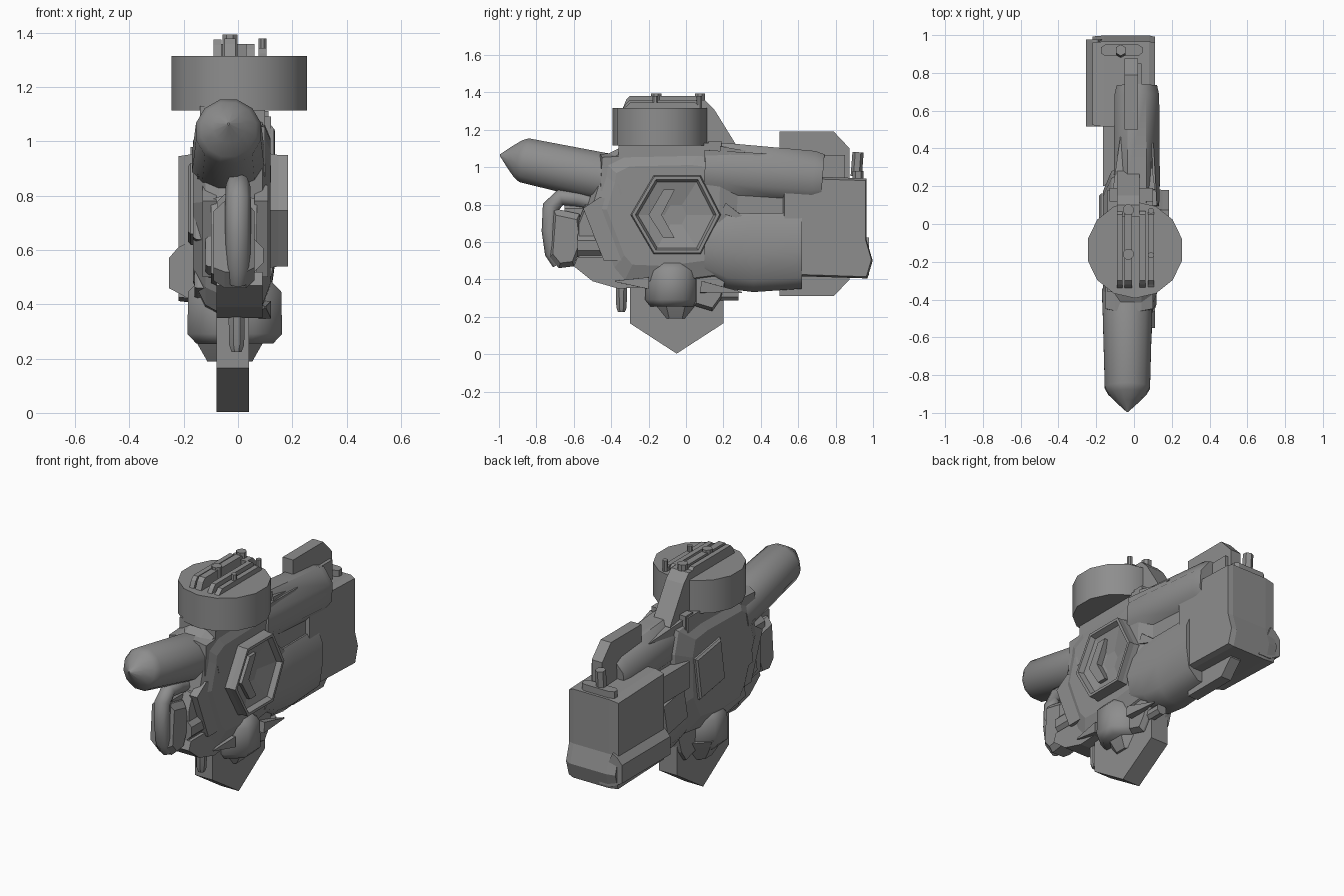
import bpy, bmesh, math
from mathutils import Vector

if "Cube" in bpy.data.objects:
    bpy.data.objects.remove(bpy.data.objects["Cube"])

metal = bpy.data.materials.new("grey_metal")
metal.diffuse_color = (0.27, 0.27, 0.27, 1)
metal.use_nodes = True
metal.node_tree.nodes["Principled BSDF"].inputs["Base Color"].default_value = metal.diffuse_color


def rings(name, loops, smooth=None):
    """Skin a list of equal-length point loops and cap both ends."""
    bm = bmesh.new()
    vs = [[bm.verts.new(p) for p in loop] for loop in loops]
    n = len(vs[0])
    for a, b in zip(vs, vs[1:]):
        for i in range(n):
            bm.faces.new((a[i], a[(i + 1) % n], b[(i + 1) % n], b[i]))
    bm.faces.new(vs[0])
    bm.faces.new(vs[-1])
    bmesh.ops.recalc_face_normals(bm, faces=bm.faces)
    me = bpy.data.meshes.new(name)
    bm.to_mesh(me)
    bm.free()
    me.materials.append(metal)
    ob = bpy.data.objects.new(name, me)
    bpy.context.collection.objects.link(ob)
    if smooth:
        bpy.context.view_layer.objects.active = ob
        ob.select_set(True)
        bpy.ops.object.shade_smooth_by_angle(angle=math.radians(smooth))
        ob.select_set(False)
    return ob


def side_loft(name, pts, layers, smooth=None):
    """Profile in (y, z), lofted through (x, scale) layers."""
    cy = sum(p[0] for p in pts) / len(pts)
    cz = sum(p[1] for p in pts) / len(pts)
    return rings(name, [[(x, cy + (y - cy) * s, cz + (z - cz) * s) for y, z in pts]
                        for x, s in layers], smooth)


def lathe(name, p0, p1, prof, n=10, smooth=40, wide=1.0):
    """Turned part from p0 to p1; prof lists (fraction, radius)."""
    p0, p1 = Vector(p0), Vector(p1)
    d = p1 - p0
    u = Vector((1, 0, 0)) if abs(d.normalized().x) < 0.9 else Vector((0, 1, 0))
    v = d.normalized().cross(u).normalized()
    u = v.cross(d.normalized())
    ang = [2 * math.pi * (i + 0.5) / n for i in range(n)]
    return rings(name, [[p0 + d * t + u * (r * wide * math.cos(a)) + v * (r * math.sin(a))
                         for a in ang] for t, r in prof], smooth)


def box(name, x, y, z):
    return side_loft(name, [(y[0], z[0]), (y[1], z[0]), (y[1], z[1]), (y[0], z[1])],
                     [(x[0], 1), (x[1], 1)])


def rod(name, p0, p1, r, n=8):
    return lathe(name, p0, p1, [(0, r), (1, r)], n)


# Main casing
side_loft("main_casing", [(-.47, .98), (-.46, 1.05), (-.36, 1.1), (.1, 1.11), (.27, 1.09),
          (.31, .95), (.3, .6), (.2, .4), (-.1, .36), (-.34, .37), (-.4, .44), (-.47, .62), (-.53, .78)],
          [(-.165, .7), (-.12, .93), (-.07, 1), (.04, 1), (.09, .93), (.12, .72)])
box("casing_neck", (-.14, .1), (-.36, .18), (1.0, 1.13))
side_loft("pipe_collar", [(-.47, .86), (-.46, 1.07), (-.3, 1.08), (-.3, .8)],
          [(-.15, .85), (-.1, 1), (.04, 1), (.1, .85)])

# Air filter drum with ribs and bolts
lathe("filter_drum", (.005, -.137, 1.115), (.005, -.137, 1.315), [(0, .256), (1, .256)], 14, 30)
for i, (x, w, h) in enumerate([(-.075, .03, 1.375), (-.03, .04, 1.38), (.045, .03, 1.36), (.09, .03, 1.345)]):
    side_loft(f"drum_rib_{i}", [(-.34, 1.31), (.07, 1.31), (.07, h - .02), (.05, h), (-.3, h), (-.32, h - .02)],
              [(x - w / 2, 1), (x + w / 2, 1)])
for y in (-.16, .075):
    rod("drum_bolt", (-.03, y, 1.3), (-.03, y, 1.395), .03)
    rod("drum_pin", (.09, y - .005, 1.3), (.09, y - .005, 1.38), .016)

# Sloped strut behind the drum
side_loft("drum_strut", [(.04, 1.36), (.1, 1.36), (.15, 1.31), (.28, 1.1), (.28, .98), (.06, 1.1)],
          [(-.09, 1), (.03, 1)])

# Front exhaust pipe with pointed tip
lathe("front_pipe", (-.035, -.35, .925), (-.035, -.995, 1.065),
      [(0, .14), (.2, .135), (.8, .124), (.85, .105), (.92, .06), (1, .004)], 12, 35)

# Hexagonal side cover: thin rim, deep dish, raised chevron
def hexagon(s):
    return [(-.055 + s * y, .745 + s * z) for y, z in
            [(-.235, 0), (-.115, -.205), (.13, -.205), (.235, 0), (.13, .205), (-.115, .205)]]

rings("hex_cover", [[(x, y, z) for y, z in hexagon(s)] for x, s in
                    [(.08, 1.06), (.15, 1.0), (.185, 1.0), (.185, .92), (.155, .86), (.125, .25)]])
side_loft("cover_bar", [(-.2, .745), (-.12, .88), (-.06, .88), (-.13, .745), (-.06, .62), (-.12, .62)],
          [(.11, 1), (.165, 1)])

# Left side panels
for i, (y0, y1, z0, z1, x) in enumerate([(-.12, .16, .62, .92, -.185), (-.42, -.17, .6, .88, -.165),
                                         (-.36, -.1, .42, .57, -.16), (.2, .45, .5, .74, -.16),
                                         (-.52, -.38, .5, .74, -.12)]):
    side_loft(f"left_panel_{i}", [(y0, z0 + .04), (y1 - .04, z0), (y1, z1 - .04), (y0 + .04, z1)],
              [(x + .08, 1.08), (x + .01, 1), (x, .92)])

# Rear upper cylinder, lower housing and filler blocks
lathe("rear_upper_cylinder", (.015, .1, .985), (.015, .73, .935),
      [(0, .16), (.2, .165), (.92, .16), (1, .145)], 8, 50, .8)
section = [(-.13, -.12), (-.07, -.2), (.05, -.2), (.115, -.14), (.135, 0), (.132, .13), (.1, .205),
           (-.07, .205), (-.13, .13)]
rings("rear_lower_housing", [[(x, y, .55 + dz + z * s) for x, z in section]
      for y, dz, s in [(.1, .02, .75), (.22, .0, 1), (.36, -.01, 1.04), (.62, .0, 1.0)]], 45)
box("rear_left_block", (-.165, -.08), (.2, .52), (.72, .88))
box("rear_core", (-.1, .09), (.2, .6), (.65, .9))
box("rear_cross_block", (-.13, .1), (.12, .19), (1.0, 1.14))
for x in (-.07, .07):
    lathe("rear_spike", (x, .18, 1.07), (x, .46, 1.06), [(0, .06), (1, .004)], 4, None)

# Rear tank with bulged back, flared left flange, filler plate and post
side_loft("rear_tank", [(.515, .42), (.97, .405), (.998, .5), (.966, .61), (.966, .94), (.515, .955)],
          [(-.22, .97), (-.16, 1), (.08, 1), (.112, .96)])
rings("tank_flange", [[(x, y, z) for x, z in [(-.19, .625), (-.22, .61), (-.255, .57), (-.255, .46),
      (-.18, .42), (-.1, .42)]] for y in (.515, .978)])
rings("tank_filler_plate", [[(-.065 + .11 * sx, .92 + .03 * sy, z) for sx, sy in
      [(-1, -.5), (-.8, -1), (.8, -1), (1, -.5), (1, .5), (.8, 1), (-.8, 1), (-1, .5)]] for z in (.92, .98)])
lathe("tank_post", (-.07, .91, .95), (-.07, .92, 1.08), [(0, .03), (1, .03)], 6, None)
box("tank_top_block", (-.05, .04), (.72, .85), (.92, 1.065))

# Upright octagonal divider plate
side_loft("divider_plate", [(.5, .31), (.79, .31), (.875, .4), (.875, 1.1), (.79, 1.19), (.5, 1.19)],
          [(-.05, 1), (.02, 1)])

# Lower barrel motor with foot
lathe("barrel_motor", (-.012, -.075, .495), (-.012, -.075, .255),
      [(0, .11), (.2, .152), (.85, .155), (1, .125)], 8, 50, 1.22)
lathe("barrel_foot", (-.03, -.055, .32), (-.03, -.055, .19), [(0, .16), (.5, .13), (1, .09)], 8, 30)
rod("rear_plug", (.03, .05, .32), (.03, .28, .32), .035)
side_loft("lower_rear_bracket", [(.04, .46), (.04, .26), (.14, .23), (.19, .3), (.22, .4), (.22, .46)],
          [(-.1, .9), (-.06, 1), (.05, 1), (.08, .85)])

# Keel
side_loft("keel", [(-.3, .42), (-.3, .165), (-.05, .003), (.2, .165), (.2, .42)], [(-.08, 1), (.04, 1)])

# Front pump loop: bent tube, backing blocks, hoses
path = [(-.46, .8, .04), (-.58, .83, .042), (-.67, .84, .045), (-.72, .79, .047), (-.725, .66, .047),
        (-.71, .54, .045), (-.68, .48, .035)]
loops = []
for i, (y, z, r) in enumerate(path):
    a, b = path[max(i - 1, 0)], path[min(i + 1, len(path) - 1)]
    t = Vector((0, b[0] - a[0], b[1] - a[1])).normalized()
    side = t.cross(Vector((1, 0, 0)))
    loops.append([Vector((0, y, z)) + Vector((r * math.cos(k * math.pi / 4), 0, 0))
                  + side * (r * math.sin(k * math.pi / 4)) for k in range(8)])
rings("front_loop_tube", loops, 50)
side_loft("front_pump_block", [(-.73, .52), (-.68, .46), (-.6, .47), (-.55, .6), (-.57, .75), (-.71, .78)],
          [(-.09, .8), (-.05, 1), (.03, 1), (.06, .8)])
side_loft("front_pump_mount", [(-.58, .5), (-.4, .46), (-.4, .8), (-.54, .8), (-.58, .7)],
          [(-.1, .9), (-.06, 1), (.03, 1), (.07, .9)])
rod("upper_hose", (-.03, -.65, .76), (-.03, -.4, .76), .05)
rod("lower_hose", (.03, -.58, .58), (.03, -.3, .58), .07)
side_loft("front_lower_block", [(-.6, .47), (-.5, .39), (-.36, .35), (-.2, .36), (-.2, .52), (-.58, .52)],
          [(-.08, 1), (.09, 1)])
for x in (-.11, .08):
    side_loft("front_cheek", [(-.55, .78), (-.46, .84), (-.3, .8), (-.3, .5), (-.44, .5)],
              [(x - .02, 1), (x + .03, 1)])
lathe("drain_spout", (-.005, -.345, .4), (-.005, -.345, .225), [(0, .033), (.85, .03), (1, .02)], 8)

# Right side fins around the cover
for i, (y, z, dy, dz) in enumerate([(-.36, .88, .15, .04), (.1, 1.06, .33, .01), (.08, .36, .22, -.03),
                                    (-.2, .38, -.18, .01), (.2, .78, .12, -.06)]):
    lathe(f"side_fin_{i}", (.09, y, z), (.1, y + dy, z + dz), [(0, .045), (1, .004)], 4, None)
